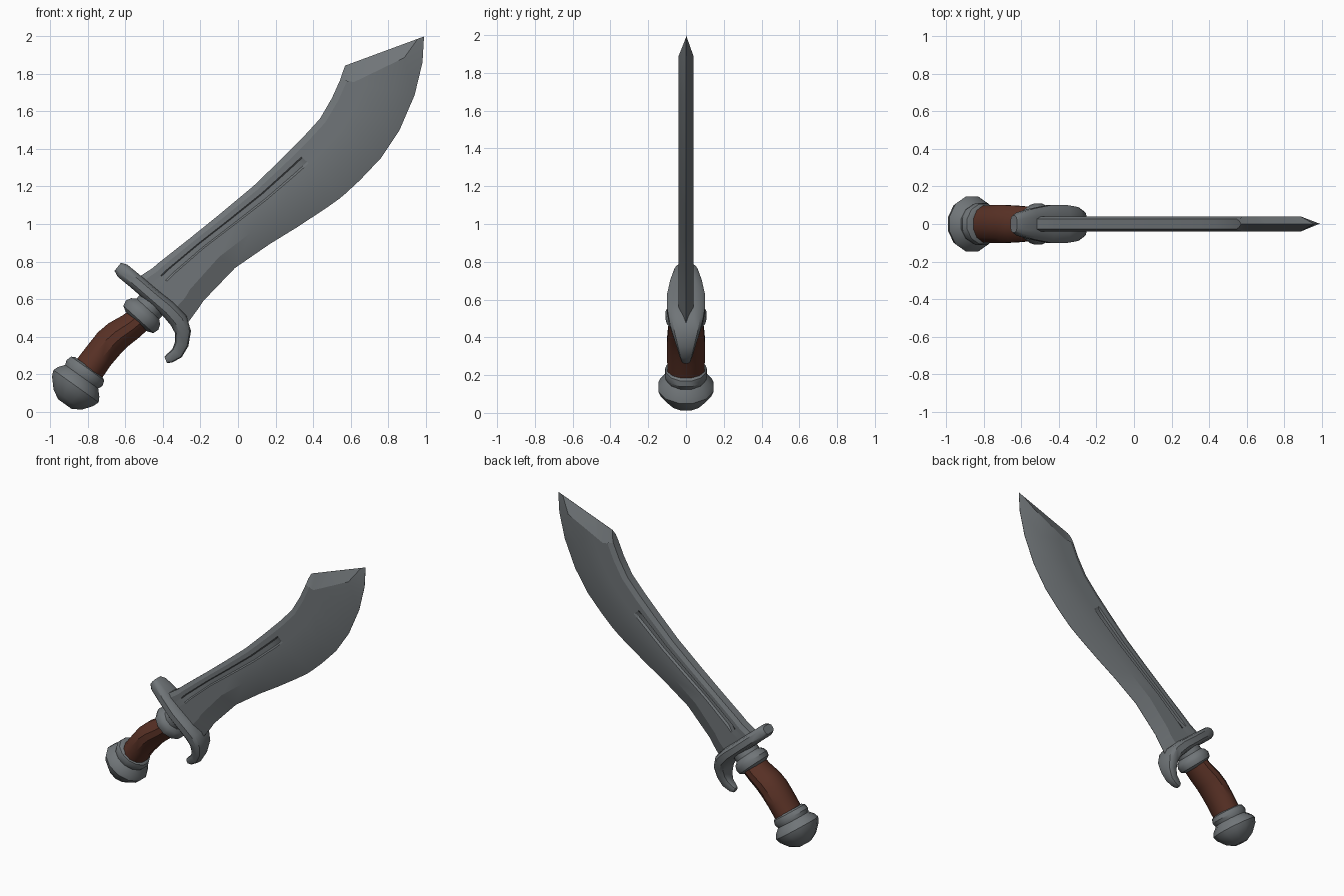
import bpy, bmesh, math
from mathutils import Vector


def material(name, rgb):
    m = bpy.data.materials.new(name)
    m.diffuse_color = (*rgb, 1)
    return m


STEEL = material("grey steel", (0.162, 0.178, 0.188))
LEATHER = material("brown leather", (0.100, 0.031, 0.019))


def loft(name, rings, mat, angle=30):
    """Skin a list of closed rings and cap both ends."""
    bm = bmesh.new()
    loops = [[bm.verts.new(p) for p in ring] for ring in rings]
    n = len(loops[0])
    for a, b in zip(loops, loops[1:]):
        for i in range(n):
            j = (i + 1) % n
            bm.faces.new((a[i], a[j], b[j], b[i]))
    bm.faces.new(loops[0])
    bm.faces.new(loops[-1])
    bmesh.ops.remove_doubles(bm, verts=bm.verts, dist=0.0005)
    bmesh.ops.recalc_face_normals(bm, faces=bm.faces)
    me = bpy.data.meshes.new(name)
    bm.to_mesh(me)
    bm.free()
    ob = bpy.data.objects.new(name, me)
    bpy.context.collection.objects.link(ob)
    me.materials.append(mat)
    bpy.context.view_layer.objects.active = ob
    ob.select_set(True)
    bpy.ops.object.shade_smooth_by_angle(angle=math.radians(angle))
    ob.select_set(False)
    return ob


def sweep(name, path, mat, sides=12, square=1.0, axis=None, angle=35):
    """Path rows: x, z, half width in the blade plane, half depth in y."""
    rings = []
    for i, (x, z, hw, hy) in enumerate(path):
        a, b = path[max(i - 1, 0)], path[min(i + 1, len(path) - 1)]
        t = Vector(axis or (b[0] - a[0], b[1] - a[1])).normalized()
        ring = []
        for k in range(sides):
            q = 2 * math.pi * (k + 0.5) / sides
            c = math.copysign(abs(math.cos(q)) ** square, math.cos(q)) * hw
            s = math.copysign(abs(math.sin(q)) ** square, math.sin(q)) * hy
            ring.append((x - t.y * c, s, z + t.x * c))
        rings.append(ring)
    return loft(name, rings, mat, angle)


# Blade: back x,z, cutting edge x,z, bevel share, groove depth
stations = [
    (-0.54, 0.71, -0.27, 0.47, 0.28, 0),
    (-0.455, 0.765, -0.215, 0.545, 0.28, 0),
    (-0.42, 0.795, -0.185, 0.59, 0.30, 0.014),
    (-0.255, 0.925, -0.016, 0.766, 0.36, 0.014),
    (-0.10, 1.05, 0.17, 0.894, 0.38, 0.014),
    (0.08, 1.20, 0.31, 0.98, 0.38, 0.014),
    (0.22, 1.335, 0.47, 1.085, 0.36, 0.014),
    (0.265, 1.38, 0.54, 1.135, 0.36, 0.012),
    (0.285, 1.40, 0.57, 1.16, 0.36, 0),
    (0.34, 1.455, 0.65, 1.234, 0.35, 0),
    (0.436, 1.56, 0.76, 1.35, 0.34, 0),
    (0.50, 1.67, 0.86, 1.50, 0.33, 0),
    (0.545, 1.77, 0.94, 1.686, 0.30, 0),
]
T, BACK = 0.041, 0.027  # half thickness on the flat and on the back


def section(half):
    """Mirror a half section (x, y, z) to both faces of the blade."""
    return half + [(x, -y, z) for x, y, z in reversed(half)]


rings = []
for sx, sz, ex, ez, bevel, groove in stations:
    cols = [(0, BACK), (0.09, T), (0.18, T), (0.20, T - groove),
            (0.29, T - groove), (0.32, T), (1 - bevel, T), (1, 0.001)]
    rings.append(section([(sx + (ex - sx) * f, y, sz + (ez - sz) * f) for f, y in cols]))

# Blade end: last full-thickness section, then the slanted thin top edge
flat0, flat1 = Vector((0.575, 0, 1.735)), Vector((0.885, 0, 1.885))
fr = [0, 0.1, 0.14, 0.25, 0.3, 1]
half = [(0.558, BACK * 0.7, 1.81)]
for f in fr:
    p = flat0.lerp(flat1, f)
    half.append((p.x, T, p.z))
half.append((0.982, 0.001, 1.86))
rings.append(section(half))
top0, top1 = Vector((0.57, 0, 1.843)), Vector((0.99, 0, 1.998))
rings.append(section([(*top0.lerp(top1, f).xy[:1], 0.001, top0.lerp(top1, f).z)
                      for f in (0, 0.05, 0.12, 0.16, 0.27, 0.32, 0.92, 1)]))
loft("blade", rings, STEEL, 20)

# Guard: flat bar that curls into a hook below the cutting edge
sweep("guard", [
    (-0.640, 0.772, 0.028, 0.045),
    (-0.615, 0.752, 0.042, 0.062),
    (-0.540, 0.690, 0.042, 0.085),
    (-0.450, 0.612, 0.043, 0.103),
    (-0.370, 0.545, 0.046, 0.103),
    (-0.315, 0.485, 0.050, 0.092),
    (-0.293, 0.425, 0.044, 0.075),
    (-0.300, 0.360, 0.038, 0.052),
    (-0.325, 0.312, 0.034, 0.036),
    (-0.365, 0.285, 0.027, 0.025),
    (-0.385, 0.277, 0.018, 0.018),
], STEEL, sides=12, square=0.6)

# Collar between guard and grip
sweep("collar", [
    (-0.540, 0.480, 0.080, 0.085),
    (-0.530, 0.492, 0.112, 0.106),
    (-0.510, 0.515, 0.120, 0.112),
    (-0.492, 0.535, 0.108, 0.104),
    (-0.480, 0.549, 0.084, 0.088),
    (-0.440, 0.590, 0.084, 0.088),
], STEEL, sides=12, axis=(0.67, 0.74))

# Bent grip
sweep("grip", [
    (-0.490, 0.520, 0.070, 0.090),
    (-0.570, 0.455, 0.076, 0.096),
    (-0.640, 0.408, 0.083, 0.102),
    (-0.685, 0.367, 0.086, 0.104),
    (-0.740, 0.300, 0.084, 0.104),
    (-0.820, 0.190, 0.088, 0.098),
], LEATHER, sides=12)

# Pommel: rim, neck and bulging cap
sweep("pommel", [
    (-0.795, 0.240, 0.092, 0.094),
    (-0.800, 0.231, 0.112, 0.110),
    (-0.817, 0.207, 0.122, 0.116),
    (-0.832, 0.187, 0.112, 0.108),
    (-0.848, 0.160, 0.140, 0.142),
    (-0.862, 0.137, 0.153, 0.152),
    (-0.880, 0.110, 0.140, 0.140),
    (-0.907, 0.065, 0.095, 0.095),
    (-0.922, 0.042, 0.045, 0.045),
], STEEL, sides=12, axis=(-0.58, -0.81))
